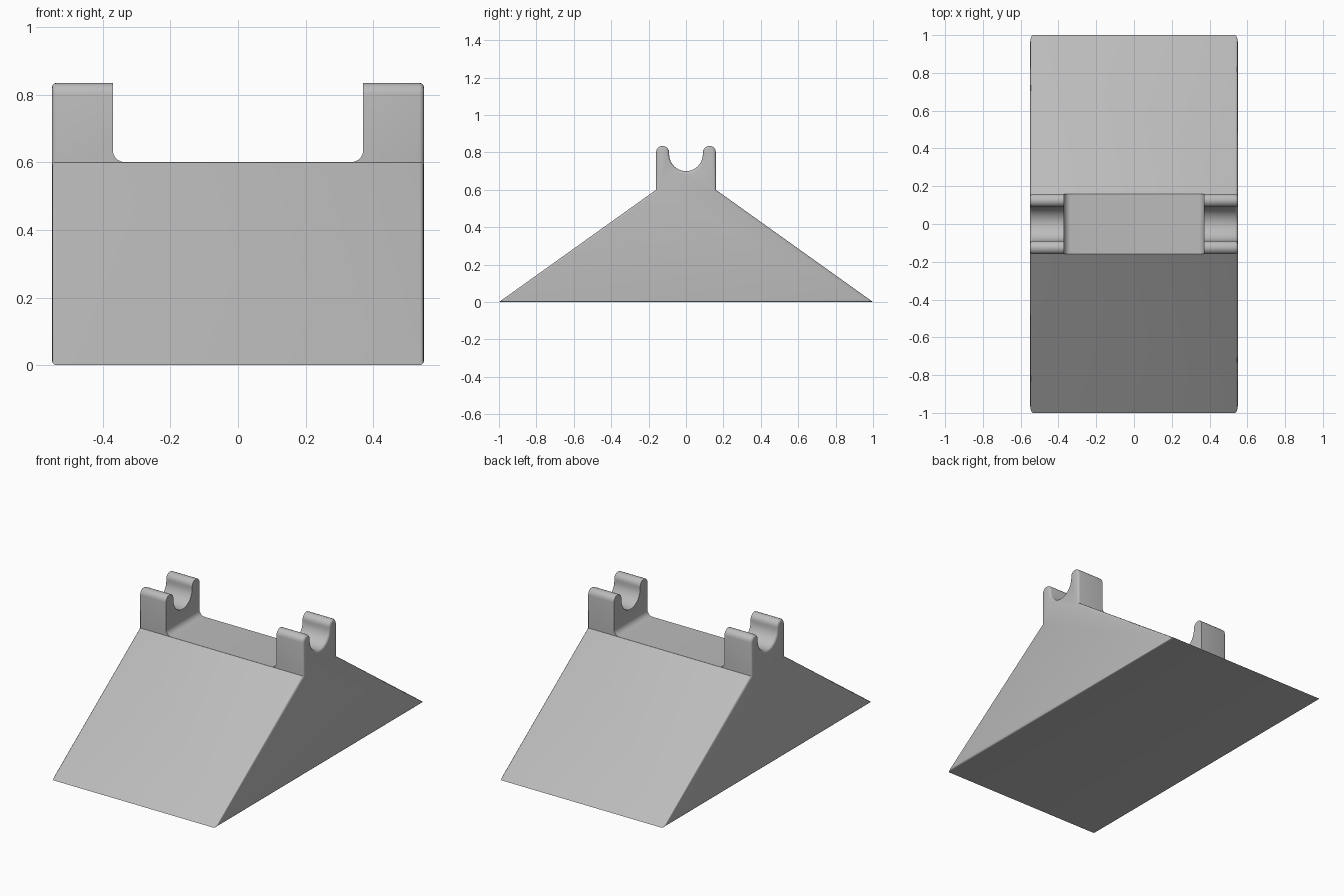
import bpy
import bmesh
from math import cos, sin, pi, radians

old = bpy.data.objects.get("Cube")
if old:
    bpy.data.objects.remove(old, do_unlink=True)

HALF_X = 0.55      # half width of the stand
SHELF = 0.60       # height of the flat shelf
NECK = 0.16        # half depth of shelf and cradles
GROOVE = 0.09      # groove radius
HORN = (NECK - GROOVE) / 2

grey = bpy.data.materials.new("plain grey")
grey.use_nodes = True
colour = (0.5, 0.5, 0.5, 1)
grey.diffuse_color = colour
grey.node_tree.nodes["Principled BSDF"].inputs["Base Color"].default_value = colour


def arc(cx, cy, r, start, end, steps):
    angles = [radians(start + (end - start) * i / steps) for i in range(steps + 1)]
    return [(cx + r * cos(a), cy + r * sin(a)) for a in angles]


def extrude(name, points, place, bevel=0):
    """Solid between the two ends of a closed profile, with rounded end rims."""
    bm = bmesh.new()
    ends = [[bm.verts.new(place(p, s)) for p in points] for s in (-1, 1)]
    caps = [bm.faces.new(ring) for ring in ends]
    n = len(points)
    for i in range(n):
        j = (i + 1) % n
        bm.faces.new((ends[0][i], ends[0][j], ends[1][j], ends[1][i]))
    bmesh.ops.recalc_face_normals(bm, faces=bm.faces)
    if bevel:
        rims = list({e for f in caps for e in f.edges})
        bmesh.ops.bevel(bm, geom=rims, offset=bevel, segments=3, profile=0.5,
                        affect='EDGES')
    mesh = bpy.data.meshes.new(name)
    bm.to_mesh(mesh)
    bm.free()
    obj = bpy.data.objects.new(name, mesh)
    bpy.context.collection.objects.link(obj)
    mesh.materials.append(grey)
    return obj


# Side outline: wedge base, neck, two rounded horns and the groove between
horn_y = GROOVE + HORN
outline = [(-1, 0), (1, 0), (NECK, SHELF)]
outline += arc(horn_y, 0.80, HORN, 0, 180, 10)
outline += arc(0, 0.79, GROOVE, 0, -180, 20)
outline += arc(-horn_y, 0.80, HORN, 0, 180, 10)
outline += [(-NECK, SHELF)]
stand = extrude("cradle_stand", outline,
                lambda p, s: (s * HALF_X, p[0], p[1]), bevel=0.014)

# Gap between the cradles, filleted at its lower corners
gap = arc(-0.335, 0.6355, 0.035, 180, 270, 8)
gap += arc(0.335, 0.6355, 0.035, 270, 360, 8)
gap += [(0.37, 1), (-0.37, 1)]
cutter = extrude("gap_cutter", gap, lambda p, s: (p[0], s * 0.4, p[1]))
cutter.hide_render = True

cut = stand.modifiers.new("gap", 'BOOLEAN')
cut.operation = 'DIFFERENCE'
cut.solver = 'EXACT'
cut.object = cutter

bpy.ops.object.select_all(action='DESELECT')
bpy.context.view_layer.objects.active = stand
stand.select_set(True)
bpy.ops.object.modifier_apply(modifier=cut.name)
bpy.data.objects.remove(cutter, do_unlink=True)
bpy.ops.object.shade_smooth_by_angle(angle=radians(31))
